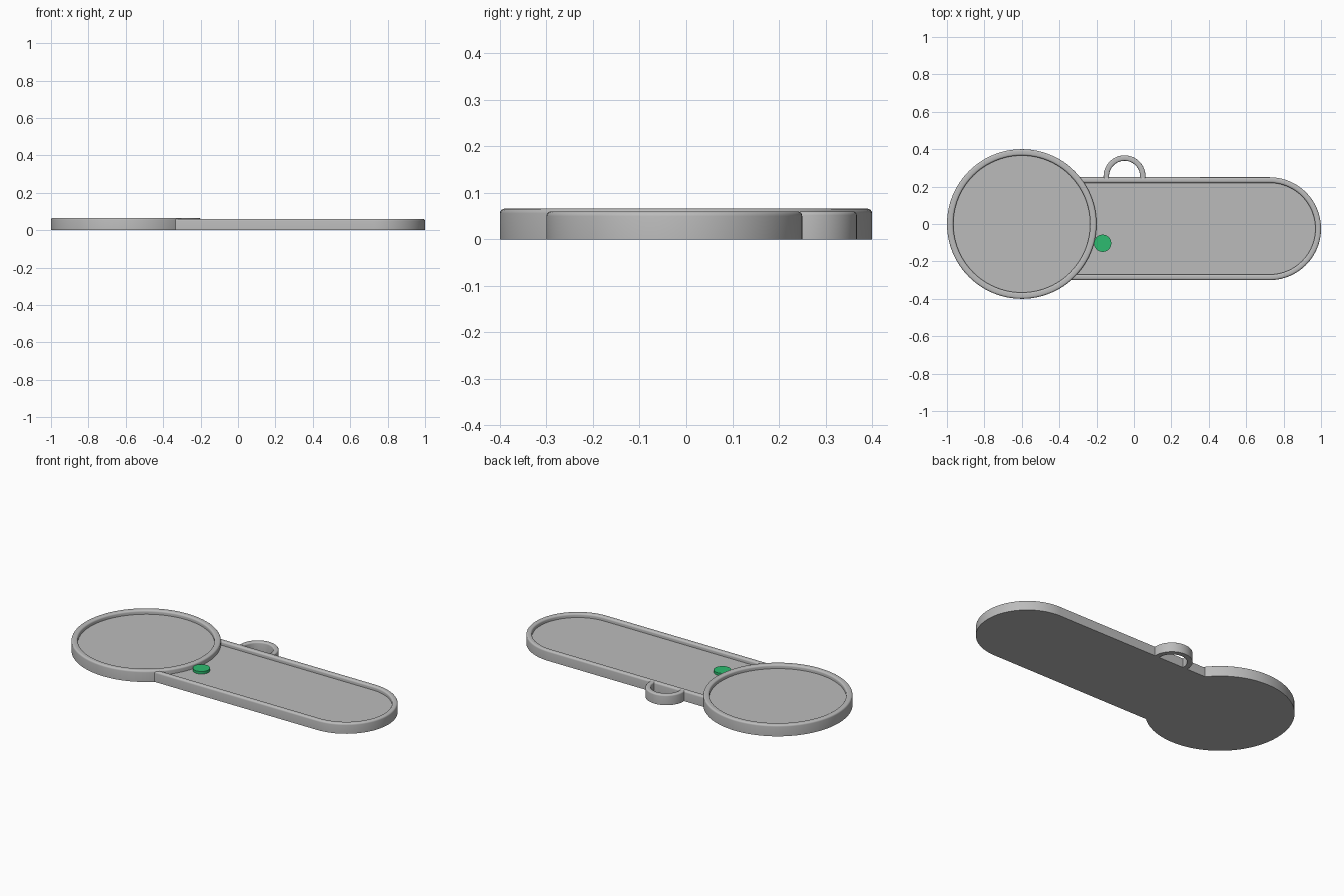
import bpy, bmesh
from math import pi, cos, sin, asin, sqrt, radians

if "Cube" in bpy.data.objects:
    bpy.data.objects.remove(bpy.data.objects["Cube"])


def material(name, rgb):
    m = bpy.data.materials.new(name)
    m.use_nodes = True
    m.diffuse_color = (*rgb, 1)
    m.node_tree.nodes["Principled BSDF"].inputs["Base Color"].default_value = (*rgb, 1)
    return m


grey = material("grey plastic", (0.5, 0.5, 0.5))
green = material("green button", (0.027, 0.5, 0.16))


def arc(cx, cy, r, start, end, n):
    return [(cx + r * cos(start + (end - start) * i / n),
             cy + r * sin(start + (end - start) * i / n)) for i in range(n + 1)]


def loft(name, rings, mat, capped=True, wrap=False):
    """Skin closed rings of 3D points; cap both ends or leave them open."""
    bm = bmesh.new()
    loops = [[bm.verts.new(p) for p in ring] for ring in rings]
    for a, b in zip(loops, loops[1:]):
        n = len(a)
        for i in range(n):
            j = (i + 1) % n
            bm.faces.new((a[i], a[j], b[j], b[i]))
    if capped:
        bm.faces.new(loops[0])
        bm.faces.new(loops[-1])
    bmesh.ops.recalc_face_normals(bm, faces=bm.faces)
    mesh = bpy.data.meshes.new(name)
    bm.to_mesh(mesh)
    bm.free()
    mesh.materials.append(mat)
    ob = bpy.data.objects.new(name, mesh)
    bpy.context.collection.objects.link(ob)
    bpy.ops.object.select_all(action="DESELECT")
    ob.select_set(True)
    bpy.context.view_layer.objects.active = ob
    bpy.ops.object.shade_smooth_by_angle(angle=radians(35))
    return ob


def rim_profile(top, floor, width, fillet=0.01):
    """Inset and height pairs: outer wall, rounded rim, inner wall, floor."""
    outer = arc(fillet, top - fillet, fillet, pi, pi / 2, 4)
    inner = arc(width - fillet, top - fillet, fillet, pi / 2, 0, 4)
    return [(0, 0)] + outer + inner + [(width, floor)]


def lift(points, z):
    return [(x, y, z) for x, y in points]


DISC_X, DISC_R = -0.6, 0.4


# Round tray
def circle(r, n=96):
    return arc(DISC_X, 0, r, 0, 2 * pi, n)[:-1]


loft("round_tray", [lift(circle(DISC_R - d), z)
                    for d, z in rim_profile(0.066, 0.043, 0.034)], grey)


# Long tray: rounded far end, near end follows the round tray
def long_outline(inset):
    cy, r, join = -0.025, 0.275 - inset, DISC_R - 0.02
    cap = arc(0.725, cy, r, -pi / 2, pi / 2, 40)
    notch = arc(DISC_X, 0, join, asin((cy + r) / join), asin((cy - r) / join), 24)
    return cap + notch


loft("long_tray", [lift(long_outline(d), z)
                   for d, z in rim_profile(0.06, 0.037, 0.03)], grey)

# Hanging loop: rounded section swept round a half circle
LOOP_X, LOOP_Y = -0.05, 0.255
section = [(0.083, 0), (0.112, 0)]
section += arc(0.104, 0.052, 0.008, 0, pi / 2, 4)
section += arc(0.091, 0.052, 0.008, pi / 2, pi, 4)
stations = [(0, -0.01)] + [(pi * i / 32, 0) for i in range(33)] + [(pi, -0.01)]
loft("hanging_loop", [[(LOOP_X + r * cos(a), LOOP_Y + r * sin(a) + dy, z)
                       for r, z in section] for a, dy in stations], grey)

# Button
loft("button", [lift(arc(-0.167, -0.103, r, 0, 2 * pi, 40)[:-1], z)
                for r, z in ((0.046, 0.035), (0.046, 0.052))], green)
